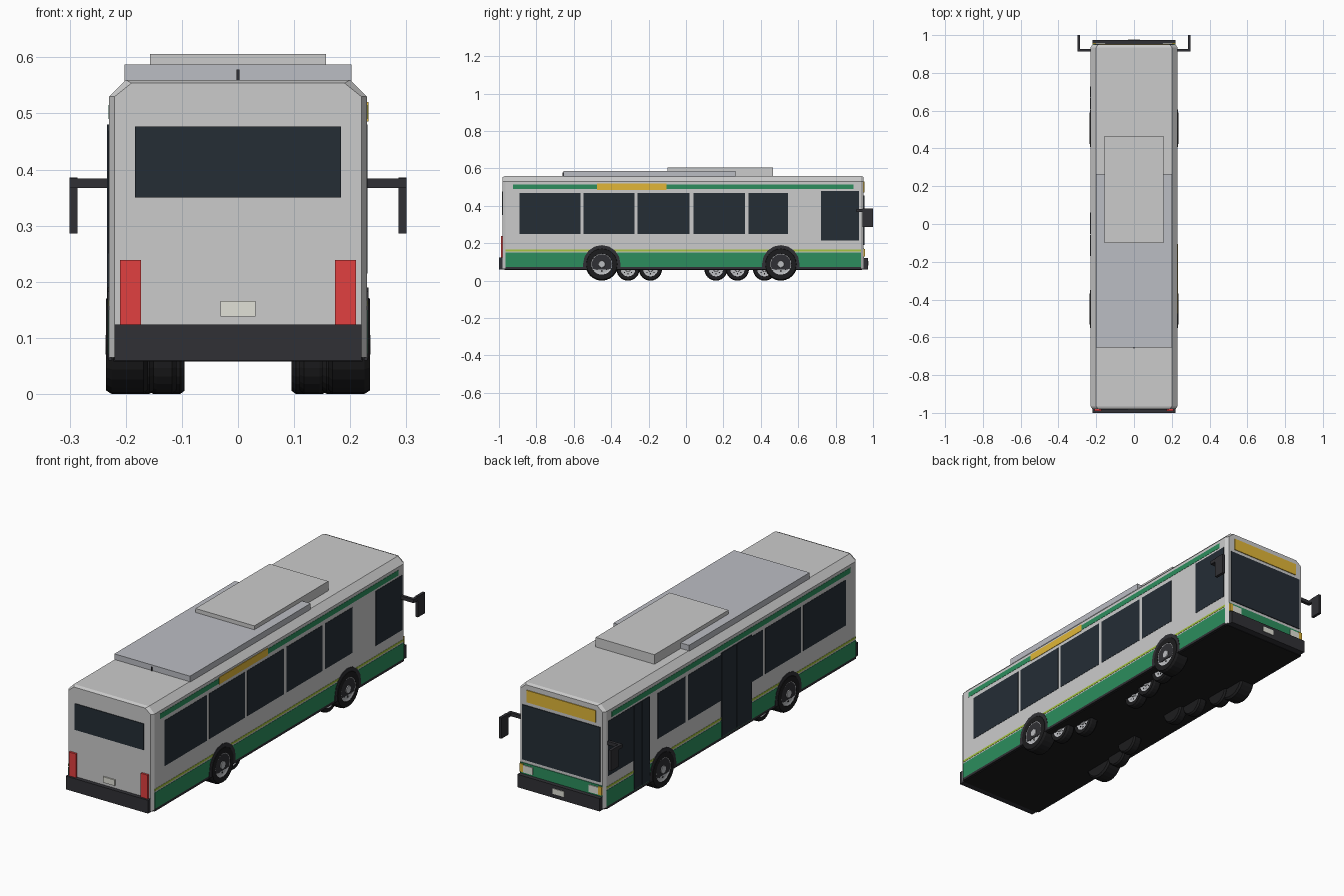
import bpy, bmesh
from math import cos, sin, pi

if "Cube" in bpy.data.objects:
    bpy.data.objects.remove(bpy.data.objects["Cube"])


def mat(name, r, g, b):
    m = bpy.data.materials.new(name)
    m.diffuse_color = (r, g, b, 1)
    m.use_nodes = True
    m.node_tree.nodes["Principled BSDF"].inputs["Base Color"].default_value = m.diffuse_color
    return m


GREEN = mat("green", .025, .27, .11)
LIME = mat("lime", .38, .55, .05)
AMBER = mat("amber", .75, .47, .04)
RED = mat("red", .75, .05, .05)
GLASS = mat("glass", .018, .026, .036)
BLACK = mat("black", .012, .012, .013)
TRIM = mat("trim", .03, .03, .035)
LAMP = mat("lamp", .75, .75, .68)
ROOF = mat("roof_grey", .5, .51, .55)
HUB = mat("hub_grey", .5, .51, .53)


def finish(name, bm, m=None):
    bmesh.ops.recalc_face_normals(bm, faces=bm.faces)
    me = bpy.data.meshes.new(name)
    bm.to_mesh(me)
    bm.free()
    ob = bpy.data.objects.new(name, me)
    bpy.context.collection.objects.link(ob)
    if m:
        me.materials.append(m)
    return ob


def box(name, x, y, z, m=None):
    """Box from (min, max) pairs."""
    bm = bmesh.new()
    bmesh.ops.create_cube(bm, size=1)
    for v in bm.verts:
        v.co = [(a + b) / 2 + c * (b - a) for (a, b), c in zip((x, y, z), v.co)]
    return finish(name, bm, m)


def pair(name, x, y, z, m=None):
    """The same box on both sides."""
    box(name + "_right", x, y, z, m)
    box(name + "_left", (-x[1], -x[0]), y, z, m)


def loft(name, rings, m=None):
    """Skin between rings of equal point count, capped at both ends."""
    bm = bmesh.new()
    loops = [[bm.verts.new(p) for p in r] for r in rings]
    n = len(loops[0])
    for a, b in zip(loops, loops[1:]):
        for i in range(n):
            bm.faces.new((a[i], a[(i + 1) % n], b[(i + 1) % n], b[i]))
    bm.faces.new(loops[0])
    bm.faces.new(loops[-1])
    return finish(name, bm, m)


def lathe(name, profile, y, z, m, n=24):
    """Turn (x, radius) points around an axle along x."""
    return loft(name, [[(x, y + r * cos(2 * pi * i / n), z + r * sin(2 * pi * i / n))
                        for i in range(n)] for x, r in profile], m)


# Body shell with chamfered roof edges and ends
def section(y, d):
    w, t = .23 - d, .56 - d * .6
    return [(-w, y, .065), (w, y, .065), (w, y, .53), (w - .03, y, t),
            (.03 - w, y, t), (-w, y, .53)]


loft("body", [section(-.98, .01), section(-.965, 0), section(.935, 0), section(.95, .01)])
box("floor", (-.222, .222), (-.97, .94), (.058, .07), BLACK)

# Bumpers
box("rear_bumper", (-.22, .22), (-1, -.965), (.06, .124), TRIM)
box("front_bumper", (-.22, .22), (.935, .973), (.06, .122), TRIM)

# Roof units
box("roof_unit_long", (-.202, .202), (-.655, .265), (.555, .587), ROOF)
box("roof_unit_high", (-.157, .157), (-.1, .465), (.555, .606))
box("roof_aerial", (-.003, .003), (-.66, -.65), (.56, .578), TRIM)

# Painted stripes along the sides
SIDE = (.225, .2312)
pair("lower_band", SIDE, (-.965, .935), (.072, .15), GREEN)
pair("lime_line", SIDE, (-.965, .935), (.157, .167), LIME)
pair("skirt_edge", SIDE, (-.965, .935), (.06, .072), TRIM)
pair("upper_band", SIDE, (-.925, .895), (.49, .515), GREEN)
box("side_sign", (.225, .2325), (-.475, -.105), (.486, .52), AMBER)

# Side windows
for i, y in enumerate([(-.89, -.565), (-.548, -.275), (-.258, .02), (.04, .315), (.335, .545)]):
    pair(f"side_window_{i}", SIDE, y, (.25, .47), GLASS)
pair("cab_window", SIDE, (.722, .925), (.215, .48), GLASS)

# Passenger doors on the left side, two leaves each
for name, y0, y1 in (("middle_door", -.17, .06), ("front_door", .61, .728)):
    mid = (y0 + y1) / 2
    for k, y in enumerate([(y0, mid - .002), (mid + .002, y1)]):
        box(f"{name}_leaf_{k}", (-.2335, -.225), y, (.075, .48), GLASS)

# Rear face
box("rear_window", (-.184, .184), (-.983, -.97), (.35, .477), GLASS)
pair("tail_light", (.173, .21), (-.99, -.97), (.12, .239), RED)
box("rear_plate", (-.031, .031), (-.986, -.97), (.138, .166), LAMP)

# Front face
box("windscreen", (-.208, .208), (.94, .954), (.19, .455), GLASS)
box("front_sign", (-.185, .185), (.94, .954), (.472, .53), AMBER)
box("front_band", (-.218, .218), (.94, .953), (.12, .175), GREEN)
pair("headlight", (.15, .2), (.94, .957), (.13, .165), LAMP)
pair("indicator", (.201, .219), (.935, .957), (.13, .17), AMBER)
box("front_plate", (-.031, .031), (.96, .976), (.08, .106), LAMP)

# Mirrors
pair("mirror_arm", (.22, .3), (.912, .927), (.367, .384), TRIM)
pair("mirror_arm_tip", (.286, .3), (.912, .955), (.367, .384), TRIM)
pair("mirror", (.286, .3), (.945, 1), (.286, .386), TRIM)


# Wheels: tyre, hub and bolt holes
def wheel(name, x, y, r, w, s):
    f = r / .088
    lathe(name + "_tyre", [(s * (x - w), r * .9), (s * (x - w + .008), r), (s * (x - .01), r),
                           (s * x, r * .93), (s * x, r * .64), (s * (x - .008), r * .62)],
          y, r, BLACK)
    lathe(name + "_hub", [(s * (x - .015), .057 * f), (s * (x - .001), .056 * f),
                          (s * (x - .004), .047 * f), (s * (x - .004), .02 * f),
                          (s * (x + .001), .017 * f)], y, r, HUB)
    for k in range(8):
        a = 2 * pi * k / 8
        lathe(f"{name}_bolt_{k}", [(s * (x - .006), .005 * f), (s * (x - .003), .005 * f)],
              y + .036 * f * cos(a), r + .036 * f * sin(a), BLACK, 6)


def arch(name, y, s):
    pts = [(y + .1 * cos(pi * i / 8), .09 + .1 * sin(pi * i / 8)) for i in range(9)]
    pts = [(y + .1, .062)] + pts + [(y - .1, .062)]
    loft(name, [[(s * x, a, b) for a, b in pts] for x in (.222, .233)], TRIM)


for s, side in ((1, "right"), (-1, "left")):
    for end, y in (("rear", -.45), ("front", .507)):
        wheel(f"{end}_wheel_{side}", .235, y, .088, .075, s)
        arch(f"{end}_arch_{side}", y, s)
    # Smaller inner wheels under the floor
    for i, (x, y) in enumerate([(.195, -.31), (.155, -.19), (.195, .42), (.16, .275), (.14, .16)]):
        wheel(f"inner_wheel_{i}_{side}", x, y, .062, .045, s)
